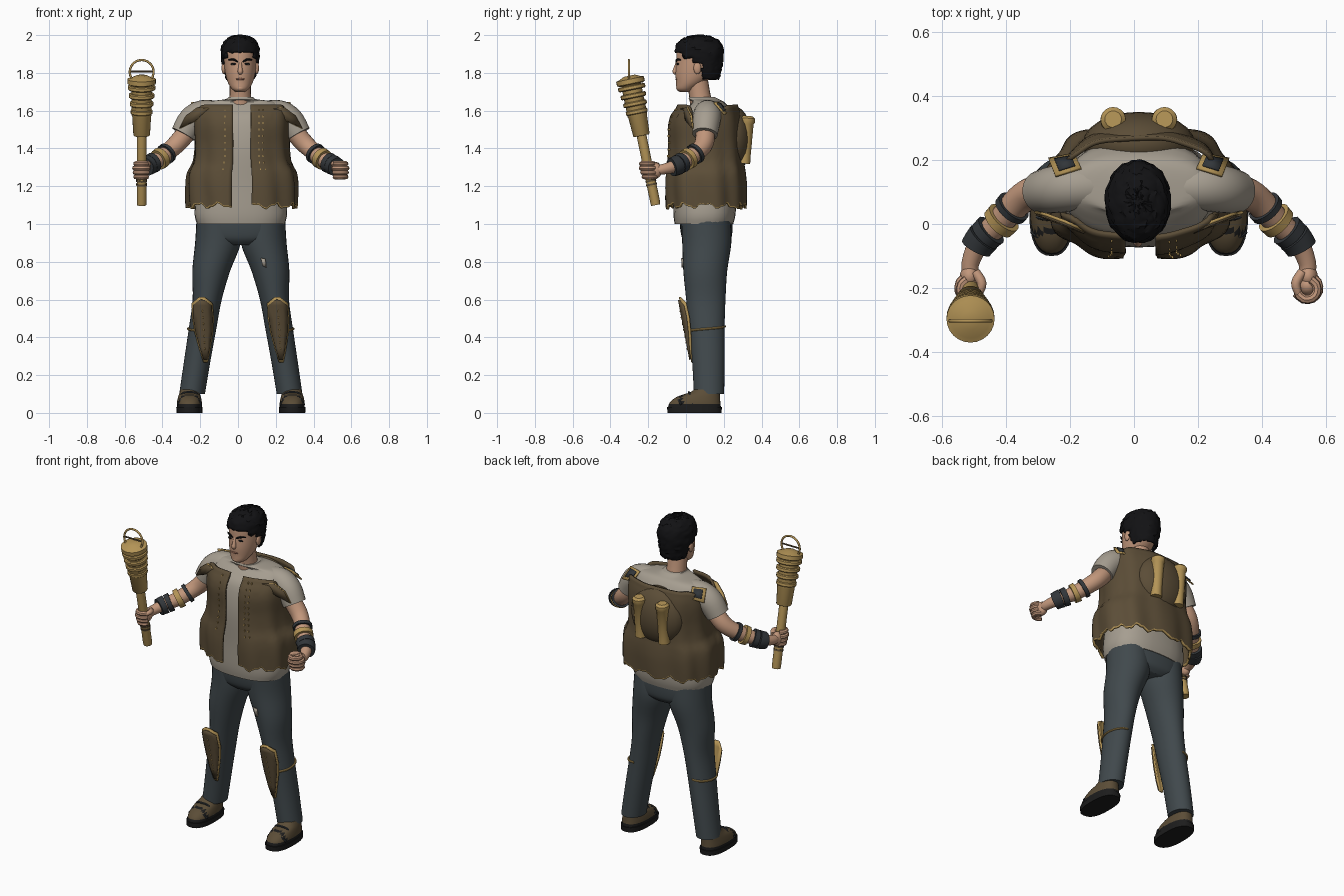
import bpy, bmesh, math, random
from math import sin, cos, pi
from mathutils import Vector, Matrix, Quaternion

random.seed(4)
if "Cube" in bpy.data.objects:
    bpy.data.objects.remove(bpy.data.objects["Cube"])
CX = 0.015
parts = []


def material(name, *rgb):
    m = bpy.data.materials.new(name)
    m.use_nodes = True
    m.diffuse_color = (*rgb, 1)
    bsdf = next(n for n in m.node_tree.nodes if n.type == 'BSDF_PRINCIPLED')
    bsdf.inputs["Base Color"].default_value = (*rgb, 1)
    bsdf.inputs["Roughness"].default_value = 0.8
    return m


SKIN = material("skin", .54, .31, .2)
HAIR = material("black hair", .006, .006, .007)
SHIRT = material("grey shirt", .38, .34, .28)
VEST = material("brown leather", .105, .074, .038)
PANTS = material("slate cloth", .052, .066, .073)
GOLD = material("brass", .46, .3, .095)
DARK = material("dark bands", .032, .037, .042)
SOLE = material("black sole", .012, .012, .012)
LIP = material("lips", .33, .15, .1)


def finish(name, bm, *mats, thick=0):
    bmesh.ops.recalc_face_normals(bm, faces=bm.faces)
    me = bpy.data.meshes.new(name)
    bm.to_mesh(me)
    bm.free()
    for m in mats:
        me.materials.append(m)
    ob = bpy.data.objects.new(name, me)
    bpy.context.scene.collection.objects.link(ob)
    if thick:
        mod = ob.modifiers.new("thickness", 'SOLIDIFY')
        mod.thickness, mod.offset = thick, 0
    parts.append(ob)
    return ob


def skin_rings(rings, around=True):
    bm = bmesh.new()
    vs = [[bm.verts.new(p) for p in r] for r in rings]
    n = len(rings[0])
    for a, b in zip(vs, vs[1:]):
        for i in range(n if around else n - 1):
            j = (i + 1) % n
            bm.faces.new((a[i], a[j], b[j], b[i]))
    if around:
        bm.faces.new(vs[0])
        bm.faces.new(vs[-1])
    return bm


def smooth(rows, k=4):
    out = []
    for i in range(len(rows) - 1):
        a, b, c, d = (rows[min(max(i + o, 0), len(rows) - 1)] for o in (-1, 0, 1, 2))
        for t in (j / k for j in range(k)):
            out.append([q + .5 * t * (r - p + t * (2*p - 5*q + 4*r - s + t * (3*(q - r) + s - p)))
                        for p, q, r, s in zip(a, b, c, d)])
    return out + [list(rows[-1])]


def oval(cx, cy, z, rx, ry, e=1, n=32):
    f = lambda v: math.copysign(abs(v) ** e, v)
    return [Vector((cx + rx * f(cos(a)), cy + ry * f(sin(a)), z))
            for a in (2 * pi * i / n for i in range(n))]


def loft(name, rows, mat, e=1, k=4):
    return finish(name, skin_rings([oval(*r, e) for r in smooth(rows, k)]), mat)


def sweep(name, rows, mat, n=14, k=4):
    """Tube through rows of (x, y, z, radius)."""
    rows = smooth(rows, k) if k > 1 else rows
    pts = [Vector(r[:3]) for r in rows]
    q, old, rings = Quaternion(), Vector((0, 0, 1)), []
    for i, p in enumerate(pts):
        t = (pts[min(i + 1, len(pts) - 1)] - pts[max(i - 1, 0)]).normalized()
        q = old.rotation_difference(t) @ q
        old = t
        rings.append([p + q @ Vector((cos(a), sin(a), 0)) * rows[i][3]
                      for a in (2 * pi * j / n for j in range(n))])
    return finish(name, skin_rings(rings), mat)


def ball(name, loc, size, mat):
    bm = bmesh.new()
    bmesh.ops.create_uvsphere(bm, u_segments=24, v_segments=14, radius=1,
                              matrix=Matrix.Translation(loc) @ Matrix.Diagonal((*size, 1)))
    return finish(name, bm, mat)


def plate(name, pts, mat, scale=1, shift=(0, 0, 0)):
    """Thin flat plate, scaled about its middle and shifted."""
    pts = [Vector(p) for p in pts]
    mid = sum(pts, Vector()) / len(pts)
    bm = bmesh.new()
    bm.faces.new([bm.verts.new(mid + (p - mid) * scale + Vector(shift)) for p in pts])
    return finish(name, bm, mat, thick=.009)


# Head and hair
H = .012
loft("head", [(H, 0, 1.7, .025, .035), (H, 0, 1.715, .045, .05), (H, .025, 1.75, .066, .077),
              (H, .05, 1.8, .08, .106), (H, .062, 1.86, .086, .114), (H, .065, 1.92, .085, .113),
              (H, .068, 1.965, .065, .088), (H, .07, 1.985, .03, .04)], SKIN)
bm = skin_rings([oval(*r, n=40) for r in smooth(
    [(H, .1, 1.74, .055, .062), (H, .085, 1.79, .078, .092), (H, .073, 1.85, .092, .116),
     (H, .07, 1.92, .097, .123), (H, .071, 1.965, .08, .103), (H, .072, 1.987, .048, .06),
     (H, .072, 1.995, .01, .012)], 5)])


def hairline(y):
    return 1.905 if y < -.01 else 1.88 if y < .03 else 1.845 if y < .085 else 1.765


bmesh.ops.delete(bm, geom=[f for f in bm.faces if f.calc_center_median().z
                           < hairline(f.calc_center_median().y)], context='FACES')
for v in bm.verts:
    v.co += Vector([random.uniform(-.0045, .0045) for _ in range(3)])
finish("short_hair", bm, HAIR, thick=.01)
sweep("neck", [(H, .09, 1.58, .065), (H, .075, 1.67, .057), (H, .06, 1.76, .056)], SKIN, 20)
sweep("nose", [(H, -.045, 1.86, .007), (H, -.054, 1.83, .01), (H, -.058, 1.806, .014),
               (H, -.05, 1.797, .008)], SKIN)
ball("mouth", (H, -.049, 1.767), (.024, .008, .006), LIP)
ball("chin", (H, -.036, 1.72), (.024, .016, .016), SKIN)
for s, side in ((-1, "right"), (1, "left")):
    ball(side + "_eye", (H + s * .035, -.043, 1.847), (.017, .007, .006), HAIR)
    ball(side + "_eye_white", (H + s * .042, -.045, 1.846), (.005, .006, .003), SHIRT)
    sweep(side + "_brow", [(H + s * .013, -.053, 1.859, .004), (H + s * .038, -.047, 1.871, .006),
                           (H + s * .062, -.029, 1.869, .003)], HAIR, 8)
    ball(side + "_ear", (H + s * .088, .06, 1.825), (.011, .02, .032), SKIN)

# Shirt body
loft("shirt", [(CX, .095, 1, .232, .155), (CX, .098, 1.06, .245, .165), (CX, .1, 1.2, .23, .168),
               (CX, .1, 1.4, .215, .172), (CX, .105, 1.55, .23, .15), (CX, .115, 1.61, .225, .115),
               (CX, .118, 1.645, .19, .085), (CX, .095, 1.66, .085, .08),
               (CX, .085, 1.672, .065, .068)], SHIRT, .8)

# Vest: open sheet with front gap, arm holes, wavy folds and a ragged brass-edged hem
VEST_ROWS = smooth([(1.08, .284, .103, .205), (1.2, .287, .103, .207), (1.27, .28, .103, .202),
                    (1.33, .252, .103, .194), (1.42, .244, .103, .19), (1.54, .25, .103, .188),
                    (1.63, .245, .115, .152)], 8)


def vest_point(a, z, out=0):
    _, rx, cy, ry = min(VEST_ROWS, key=lambda r: abs(r[0] - z))
    low = max(0, min(1, (1.5 - z) / .35))
    w = 1 + (.012 + .02 * low) * sin(9 * a + 4 * z) + out
    f = lambda v: math.copysign(abs(v) ** .8, v)
    return Vector((CX + .005 + rx * w * f(sin(a)), cy - ry * w * f(cos(a)), z))


ANG = [.125 + (2 * pi - .25) * i / 100 for i in range(101)]
rings = []
for t in [0, .014] + [.06 + .94 * i / 26 for i in range(27)]:
    ring = []
    for a in ANG:
        bottom = 1.095 + .012 * sin(13 * a) + .006 * sin(31 * a)
        top = 1.63 - .17 * abs(sin(a)) ** 20
        ring.append(vest_point(a, bottom + (top - bottom) * t))
    rings.append(ring)
bm = skin_rings(rings, around=False)
bm.faces.ensure_lookup_table()
for f in bm.faces[:len(ANG) - 1]:
    f.material_index = 1
finish("vest", bm, VEST, GOLD, thick=.014)

# Brass stitching down the vest fronts
bm = bmesh.new()
for a in (.27, 2 * pi - .27, .36):
    for i in range(10):
        p = vest_point(a, 1.29 + .035 * i, .045)
        bmesh.ops.create_cube(bm, size=1, matrix=Matrix.Translation(p)
                              @ Matrix.Diagonal((.005, .008, .01, 1)))
finish("vest_stitches", bm, GOLD)

# Back pack with two canisters
ball("back_pack", (CX, .25, 1.45), (.175, .1, .175), VEST)
for s, side in ((-1, "right"), (1, "left")):
    x = CX + s * .08
    sweep(side + "_canister", [(x, .307, 1.32, .033), (x, .31, 1.35, .031), (x, .323, 1.53, .035),
                               (x, .325, 1.54, .04), (x, .326, 1.56, .039), (x, .327, 1.572, .026)],
          GOLD, 20, 1)


# Kneepad sheet that wraps the shin
def kneepad(name, x0, wide, lift, mat):
    rows = [(.605, .012), (.575, .05), (.5, .052), (.43, .045), (.34, .026), (.275, .01)]
    rings = []
    for z, w in rows:
        w *= wide
        z = .44 + (z - .44) * (1 + (wide - 1) * .8)
        y = -.03 + (.6 - z) * .19 - lift
        rings.append([Vector((x0 + (.5 - z) * .06 + w * u, y + 9 * (w * u) ** 2, z))
                      for u in (-1, -.5, 0, .5, 1)])
    finish(name, skin_rings(rings, around=False), mat, thick=.01)


for s, side in ((-1, "right"), (1, "left")):
    X = lambda o: CX + s * o
    # Sleeve, arm and wrist bands
    sweep(side + "_sleeve", [(X(.12), .115, 1.58, .07), (X(.2), .115, 1.582, .074),
                             (X(.26), .108, 1.546, .074), (X(.305), .1, 1.475, .067)], SHIRT, 24)
    arm = [(X(.25), .1, 1.53, .05), (X(.32), .1, 1.445, .051), (X(.37), .075, 1.395, .047),
           (X(.43), .01, 1.345, .042), (X(.495), -.055, 1.308, .034), (X(.525), -.12, 1.29, .028),
           (X(.525), -.16, 1.285, .026)]
    sweep(side + "_arm", arm, SKIN, 20)
    fine = smooth(arm, 20)
    for label, i, j, mat, fat in (("thin_band", 47, 51, DARK, .011), ("bangle", 57, 63, GOLD, .014),
                                  ("upper_cuff", 69, 75, DARK, .016), ("cuff", 76, 86, DARK, .018)):
        band = [(*p[:3], p[3] + fat) for p in fine[i:j + 1]]
        sweep(side + "_" + label, band, mat, 20, 1)
    # Closed hand
    ball(side + "_palm", (X(.528), -.163, 1.283), (.03, .036, .042), SKIN)
    ball(side + "_fist", (X(.528), -.192, 1.284), (.032, .032, .04), SKIN)
    for i in range(4):
        z, r = 1.25 + .023 * i, .032 + .003 * (i % 3)
        arc = [(X(.525 + r * cos(a)), -.196 - (z - 1.28) * .2 + r * sin(a), z, .0135)
               for a in (1.2, .5, -.3, -1.1, -1.9, -2.7)]
        sweep(f"{side}_finger_{i + 1}", arc, SKIN, 8, 2)
    sweep(side + "_thumb", [(X(.51), -.15, 1.31, .015), (X(.49), -.185, 1.318, .015),
                            (X(.5), -.222, 1.312, .011)], SKIN, 10)
    # Shoulder flaps and tags
    flap = [(X(.165), -.022, 1.612), (X(.23), .008, 1.618), (X(.29), .03, 1.572),
            (X(.325), .038, 1.505), (X(.24), .006, 1.545)]
    plate(side + "_flap_trim", flap, GOLD)
    plate(side + "_flap", flap, VEST, .94, (0, -.006, .001))
    tag = [(X(.18), .17, 1.638), (X(.26), .145, 1.64), (X(.282), .2, 1.575), (X(.2), .215, 1.585)]
    plate(side + "_tag_trim", tag, GOLD, 1, (0, .004, .004))
    plate(side + "_tag", tag, DARK, .64, (0, .008, .01))
    # Trouser leg
    loft(side + "_trouser_leg", [(X(.12), .105, 1.02, .115, .13), (X(.121), .11, .9, .121, .13),
                                 (X(.157), .102, .75, .1, .116), (X(.178), .105, .6, .077, .104),
                                 (X(.202), .11, .45, .073, .094), (X(.23), .118, .28, .07, .086),
                                 (X(.258), .122, .1, .068, .08)], PANTS)
    # Kneepad with trim, stitches and side strap
    kneepad(side + "_kneepad_trim", X(.2), 1.06, 0, GOLD)
    kneepad(side + "_kneepad", X(.2), .95, .008, VEST)
    for i in range(7):
        z = .34 + .033 * i
        ball(f"{side}_kneepad_stud_{i + 1}", (X(.2) + (.5 - z) * .06, -.043 + (.6 - z) * .19, z),
             (.003, .003, .006), GOLD)
    sweep(side + "_knee_strap", [(X(.204 + .075 * cos(a)), .11 + .096 * sin(a), .445 + .008 * a, .006)
                                 for a in (-1.4, -.9, -.4, .1, .6, 1.1, 1.6)], GOLD, 8)
    # Shoe
    x = X(.272)
    loft(side + "_sole", [(x, .045, 0, .069, .143), (x, .045, .03, .07, .145)], SOLE, .8, 1)
    shoe = loft(side + "_shoe", [(x, .045, .028, .066, .14), (x, .048, .055, .066, .134),
                                 (x, .066, .085, .06, .114), (x, .098, .108, .052, .08),
                                 (x, .11, .125, .046, .064)], VEST, .85)
    shoe.data.materials.append(SOLE)
    for f in shoe.data.polygons:
        if f.center.z < .045 or -.035 < f.center.y < -.018:
            f.material_index = 1
    for label, y, top in (("upper", .015, .116), ("lower", -.045, .085)):
        sweep(f"{side}_{label}_shoe_strap",
              [(x - .062, y + .02, .045, .006), (x - .04, y + .005, top - .016, .006),
               (x, y, top - .007, .006), (x + .04, y + .005, top - .016, .006),
               (x + .062, y + .02, .045, .006)], DARK, 8)

# Trouser seat and patch
loft("trouser_seat", [(CX, .105, 1.04, .228, .14), (CX, .108, .97, .236, .138),
                      (CX, .11, .92, .215, .128), (CX, .11, .89, .12, .1)], PANTS, .85)
plate("trouser_patch", [(.121, -.02, .82), (.145, -.021, .815), (.15, -.019, .77),
                        (.13, -.017, .78)], SHIRT)

# Torch held in the right hand, leaning forward
FOOT, TIP = Vector((-.51, -.16, 1.1)), Vector((-.51, -.298, 1.775))


def torch(name, profile, mat):
    rows = [(*FOOT.lerp(TIP, (z - 1.1) / .68), r) for z, r in profile]
    sweep(name, rows, mat, 24, 1)


torch("torch_handle", [(1.1, .024), (1.11, .026), (1.48, .026)], GOLD)
torch("torch_cup", [(1.47, .04), (1.475, .044), (1.575, .05), (1.58, .053), (1.77, .053)], GOLD)
for i in range(4):
    z, r = 1.585 + .043 * i, .058 + .005 * i
    torch(f"torch_flange_{i + 1}", [(z, r - .006), (z + .005, r), (z + .02, r),
                                    (z + .025, r - .006)], GOLD)
torch("torch_rim", [(1.742, .062), (1.748, .075), (1.772, .075), (1.776, .06), (1.79, .03)], GOLD)
for i, z in enumerate((1.205, 1.225)):
    torch(f"torch_grip_{i + 1}", [(z, .029), (z + .01, .029)], VEST)
sweep("torch_loop", [(-.51 + .063 * cos(a), -.302, 1.805 + .063 * sin(a), .006)
                     for a in (2 * pi * i / 36 for i in range(37))], GOLD, 10, 1)
sweep("torch_crossbar", [(-.572, -.302, 1.808, .005), (-.448, -.302, 1.808, .005)], VEST, 8, 1)

# Smooth shading with crisp edges
bpy.ops.object.select_all(action='DESELECT')
for ob in parts:
    ob.select_set(True)
bpy.context.view_layer.objects.active = parts[0]
bpy.ops.object.shade_smooth_by_angle(angle=math.radians(40))
